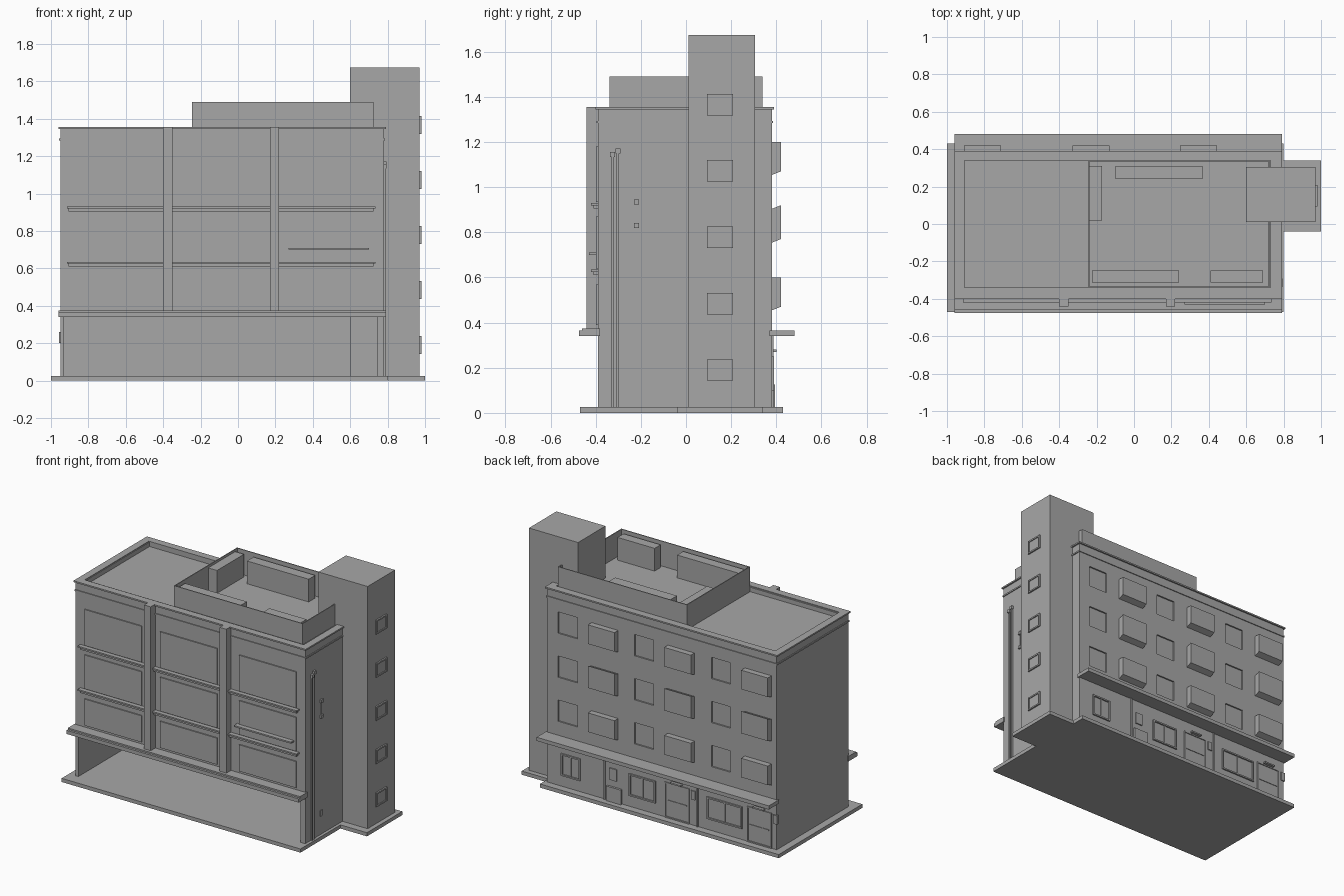
import bpy, bmesh

default_cube = bpy.data.objects.get("Cube")
if default_cube:
    bpy.data.objects.remove(default_cube)

# Main levels and wall planes of the building
LEFT, RIGHT, FRONT, BACK = 0.78, -0.95, -0.39, 0.38
SLAB, CEILING, ROOF, EAVES = 0.025, 0.34, 1.32, 1.355
TERRACE_TOP, TOWER_TOP = 1.49, 1.675
STOREY = 0.3
EMBED = 0.01

grey = bpy.data.materials.new("concrete_grey")
grey.use_nodes = True
grey.diffuse_color = (0.39, 0.39, 0.39, 1)
grey.node_tree.nodes["Principled BSDF"].inputs["Base Color"].default_value = grey.diffuse_color


def add_box(bm, x, y, z):
    verts = bmesh.ops.create_cube(bm, size=1)["verts"]
    for vert in verts:
        for axis, (low, high) in enumerate((x, y, z)):
            vert.co[axis] = high if vert.co[axis] > 0 else low
    return verts


def finish(name, bm):
    mesh = bpy.data.meshes.new(name)
    bm.to_mesh(mesh)
    bm.free()
    mesh.materials.append(grey)
    obj = bpy.data.objects.new(name, mesh)
    bpy.context.collection.objects.link(obj)
    return obj


def boxes(name, *specs):
    bm = bmesh.new()
    for spec in specs:
        add_box(bm, *spec)
    return finish(name, bm)


def span(start, length):
    return (start, start + length)


def around(middle, length):
    return (middle - length / 2, middle + length / 2)


def grown(interval, amount):
    low, high = interval
    return (low - amount, high + amount)


def front_depth(depth):
    return (FRONT - depth, FRONT + EMBED)


def back_depth(depth):
    return (BACK - EMBED, BACK + depth)


def frame_bars(across, up, bar):
    """Pairs of intervals for four bars around a rectangle."""
    (a_low, a_high), (u_low, u_high) = across, up
    inner = (u_low + bar, u_high - bar)
    return [(across, span(u_low, bar)), (across, span(u_high, -bar)[::-1]),
            (span(a_low, bar), inner), (span(a_high, -bar)[::-1], inner)]


def ring(x, y, z, bar):
    return [(a, b, z) for a, b in frame_bars(x, y, bar)]


def back_frame(x, z, depth, bar):
    return [(a, back_depth(depth), b) for a, b in frame_bars(x, z, bar)]


body_x, body_y = (RIGHT, LEFT), (FRONT, BACK)
storeys = [0.45 + STOREY * level for level in range(3)]
bays = [-0.81, -0.23, 0.345]

# Ground slab
boxes("ground_slab", ((-1, 0.8), (-0.47, 0.43), (0, SLAB)),
      ((0.8, 1), (-0.04, 0.34), (0, SLAB)))

# Main block, with open ground hall, sunken roof and recessed back windows
body = boxes("main_block", (body_x, body_y, (EMBED, EAVES - EMBED / 2)))
openings = [((RIGHT + 0.02, LEFT - 0.035), (-1, BACK - 0.02), (SLAB, CEILING)),
            ((-0.905, 0.73), around(0, 0.68), (ROOF, TOWER_TOP))]
for bay in bays:
    for sill in storeys:
        openings.append((around(bay + 0.28, 0.145), (BACK - EMBED, 1),
                         span(sill + EMBED, 0.145)))
cutter = boxes("opening_cutter", *openings)
cutter.hide_render = cutter.hide_viewport = True
carve = body.modifiers.new("openings", "BOOLEAN")
carve.operation, carve.solver, carve.object = "DIFFERENCE", "EXACT", cutter

# Cornice bands
for name, out, top, bar in (("top_cornice", 0.01, EAVES, 0.05),
                            ("lower_cornice", 0.006, 1.294, 0.02)):
    boxes(name, *ring(grown(body_x, out), grown(body_y, out), (top - EMBED, top), bar))

# Front pilasters, canopies and ledges
boxes("front_pilasters", *[(span(x, 0.05), front_depth(0.05), (CEILING, EAVES))
                           for x in (-0.4, 0.17)])
canopy_x = grown(body_x, 0.01)
boxes("front_canopy", (canopy_x, front_depth(0.085), span(CEILING, 0.025)),
      (canopy_x, front_depth(0.07), span(CEILING + 0.025, EMBED)))
boxes("back_canopy", (canopy_x, back_depth(0.1), span(CEILING, 0.025)))

ledge_x = (-0.905, 0.725)
ledges = [((0.27, 0.7), front_depth(0.04), span(0.7, EMBED))]
for base in (0.61, 0.905):
    ledges.append((ledge_x, front_depth(0.02), span(base, 0.015)))
    ledges.append((grown(ledge_x, EMBED), front_depth(0.03), span(base + 0.015, EMBED)))
boxes("front_ledges", *ledges)

# Shallow panels in each front bay
panels = []
for middle in (-0.665, -0.095, 0.5):
    for z in ((0.39, 0.57), (0.64, 0.87), (0.935, 1.18)):
        panels.append((around(middle, 0.43), front_depth(0.008), z))
boxes("front_window_panels", *panels)

# Projecting back window boxes with sloping undersides
bm = bmesh.new()
for bay in bays:
    for sill in storeys:
        top = sill + STOREY / 2
        for vert in add_box(bm, around(bay, 0.2), back_depth(0.04), (sill, top)):
            if vert.co.y > BACK and vert.co.z < top:
                vert.co.z += 0.02
finish("back_window_boxes", bm)

# Stair tower with framed windows
tower_x = (0.6, 0.97)
boxes("stair_tower", (tower_x, (EMBED, 0.305), (EMBED, TOWER_TOP)))
tower_face = tower_x[-1]
window_y = around(0.15, 0.115)
windows = []
for level in range(5):
    window_z = around(0.19 + 0.294 * level, 0.095)
    windows.append(((tower_x[0], tower_face + 0.004), window_y, window_z))
    for y, z in frame_bars(window_y, window_z, EMBED):
        windows.append((span(tower_face, EMBED), y, z))
boxes("tower_windows", *windows)

# Roof terrace with tall planters
terrace_x = (-0.245, 0.725)
boxes("terrace_walls", *ring(terrace_x, around(0, 0.68), (ROOF, TERRACE_TOP), 0.006))
tub_z = (ROOF, TERRACE_TOP - 0.015)
front_tub, back_tub = around(-0.28, 0.065), around(0.275, 0.07)
boxes("terrace_planters", (span(-0.238, 0.066), (0.02, 0.31), tub_z),
      ((-0.1, 0.365), back_tub, tub_z), ((-0.225, 0.24), front_tub, tub_z),
      ((0.41, 0.69), front_tub, tub_z))

# Ground floor back windows with centre mullions
trim = []
for middle, width in ((0.6, 0.145), (0.06, 0.2), (-0.56, 0.265)):
    window_z = span(0.1, STOREY / 2)
    trim += back_frame(around(middle, width), window_z, EMBED, EMBED)
    trim.append((around(middle, EMBED), back_depth(0.006), window_z))
boxes("back_ground_windows", *trim)

# Back doors, each with a rail, a lamp above and a small panel beside
doors, lamps = [], []
for middle in (-0.2, -0.82):
    door_x = around(middle, 0.185)
    doors += back_frame(door_x, (SLAB, 0.265), 0.006, 0.008)
    doors.append((grown(door_x, -0.02), back_depth(0.004), span(0.14, 0.006)))
    lamps.append((around(middle, 0.08), back_depth(0.02), span(0.27, EMBED)))
    lamps.append((span(door_x[0] - 0.045, 0.03), back_depth(0.007), (0.2, 0.26)))
boxes("back_doors", *doors)
boxes("back_lamps", *lamps)

# Cooling unit, meter box and vertical pipes on the back
boxes("back_fittings", (around(0.27, 0.11), back_depth(0.015), span(SLAB, 0.1)),
      (around(0.28, 0.055), back_depth(0.008), span(0.17, 0.08)),
      *[(span(x, EMBED), back_depth(0.008), (SLAB, CEILING)) for x in (0.34, -0.36)])

# Drainpipes with heads and utility boxes on the left wall
pipes = []
for y, top in ((-0.325, 1.145), (-0.302, 1.16)):
    pipes.append((around(LEFT, 0.02), around(y, EMBED), (SLAB, top)))
    pipes.append((around(LEFT, 0.03), around(y, 0.022), around(top, 0.022)))
boxes("side_drainpipes", *pipes)
utility_y = around(-0.22, 0.022)
boxes("side_utility_boxes",
      *[(around(LEFT, 0.024), utility_y, around(z, 0.022)) for z in (0.83, 0.935)],
      (around(LEFT, 0.008), around(-0.22, 0.004), (0.83, 0.935)),
      (around(LEFT, EMBED), utility_y, span(0.15, 0.04)))
